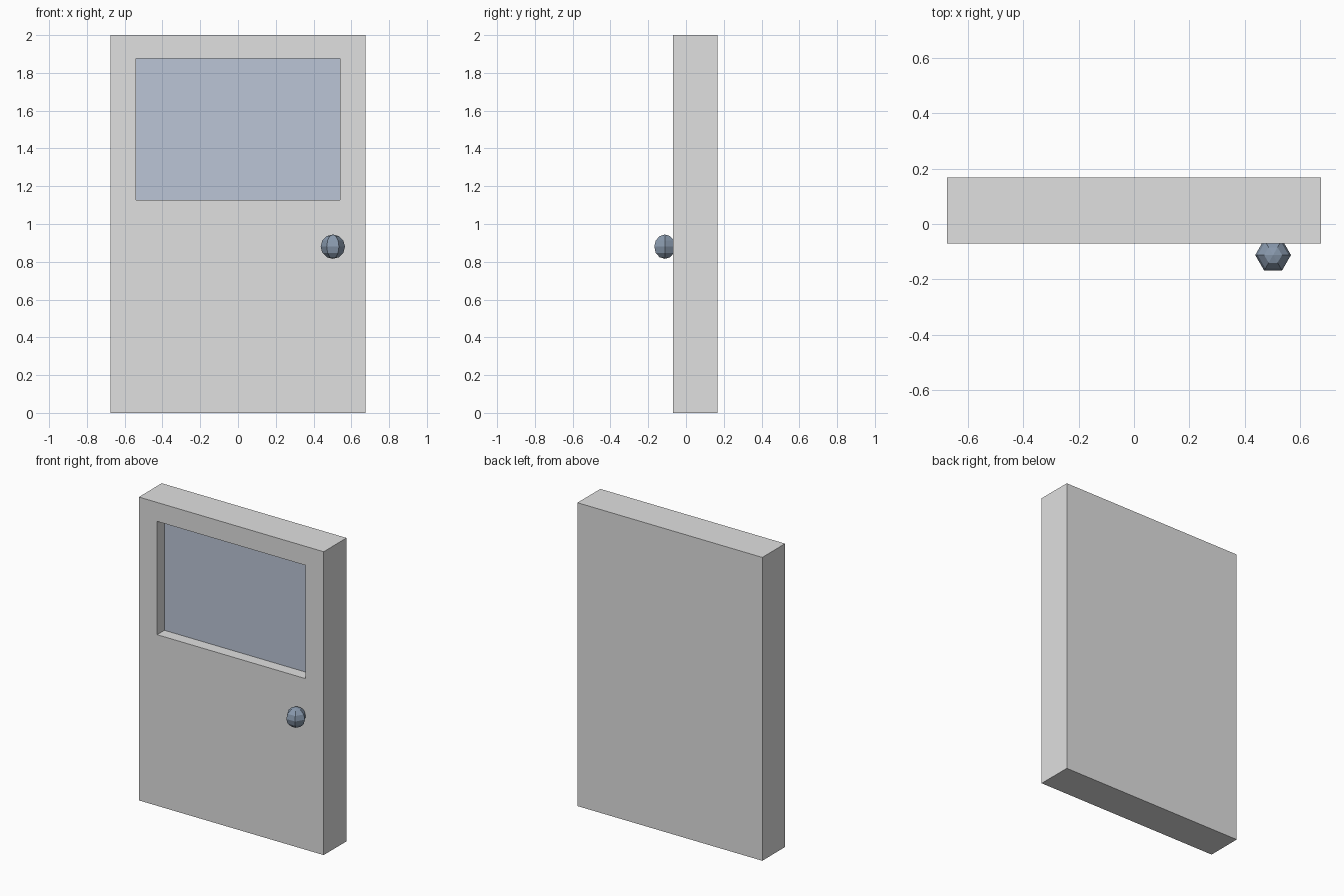
import bpy, bmesh, math

if "Cube" in bpy.data.objects:
    bpy.data.objects.remove(bpy.data.objects["Cube"])

def material(name, color):
    m = bpy.data.materials.new(name)
    m.diffuse_color = (*color, 1.0)
    m.use_nodes = True
    m.node_tree.nodes["Principled BSDF"].inputs["Base Color"].default_value = m.diffuse_color
    return m

def make_object(name, bm, mats):
    bmesh.ops.recalc_face_normals(bm, faces=bm.faces)
    me = bpy.data.meshes.new(name)
    bm.to_mesh(me)
    bm.free()
    for m in mats:
        me.materials.append(m)
    ob = bpy.data.objects.new(name, me)
    bpy.context.collection.objects.link(ob)
    return ob

door_grey = material("door grey", (0.745, 0.745, 0.745))
glass_blue = material("window blue grey", (0.50, 0.56, 0.67))
knob_blue = material("knob steel blue", (0.25, 0.32, 0.42))

# Door slab with a recessed window in the front face
HALF_W, FRONT, BACK, HEIGHT = 0.674, -0.07, 0.168, 2.0
WIN_X, WIN_Z0, WIN_Z1, PANE_Y = 0.541, 1.128, 1.875, 0.006
bm = bmesh.new()
bmesh.ops.create_cube(bm, size=1)
for v in bm.verts:
    v.co = (math.copysign(HALF_W, v.co.x), FRONT if v.co.y < 0 else BACK,
            0 if v.co.z < 0 else HEIGHT)
bm.normal_update()
pane = next(f for f in bm.faces if f.normal.y < -0.9)
for y in (FRONT, PANE_Y):   # first the opening, then the sunken pane
    bmesh.ops.inset_individual(bm, faces=[pane], thickness=0.05)
    mid = pane.calc_center_median().z
    for v in pane.verts:
        v.co = (math.copysign(WIN_X, v.co.x), y, WIN_Z0 if v.co.z < mid else WIN_Z1)
pane.material_index = 1
make_object("door", bm, [door_grey, glass_blue])

# Low-poly ball knob: six sides, six rings, flat side to the front
R, SEG, CENTRE = 0.0645, 6, (0.502, -0.112, 0.88)
bm = bmesh.new()

def point(lat, lon):
    return bm.verts.new((CENTRE[0] + R * math.sin(lat) * math.cos(lon),
                         CENTRE[1] + R * math.sin(lat) * math.sin(lon),
                         CENTRE[2] + R * math.cos(lat)))

rings = [[point(math.pi * i / 6, math.tau * j / SEG) for j in range(SEG)] for i in range(1, 6)]
top, bottom = point(0, 0), point(math.pi, 0)
for j in range(SEG):
    k = (j + 1) % SEG
    bm.faces.new((top, rings[0][j], rings[0][k]))
    bm.faces.new((bottom, rings[-1][k], rings[-1][j]))
    for a, b in zip(rings, rings[1:]):
        bm.faces.new((a[j], b[j], b[k], a[k]))
make_object("door_knob", bm, [knob_blue])
